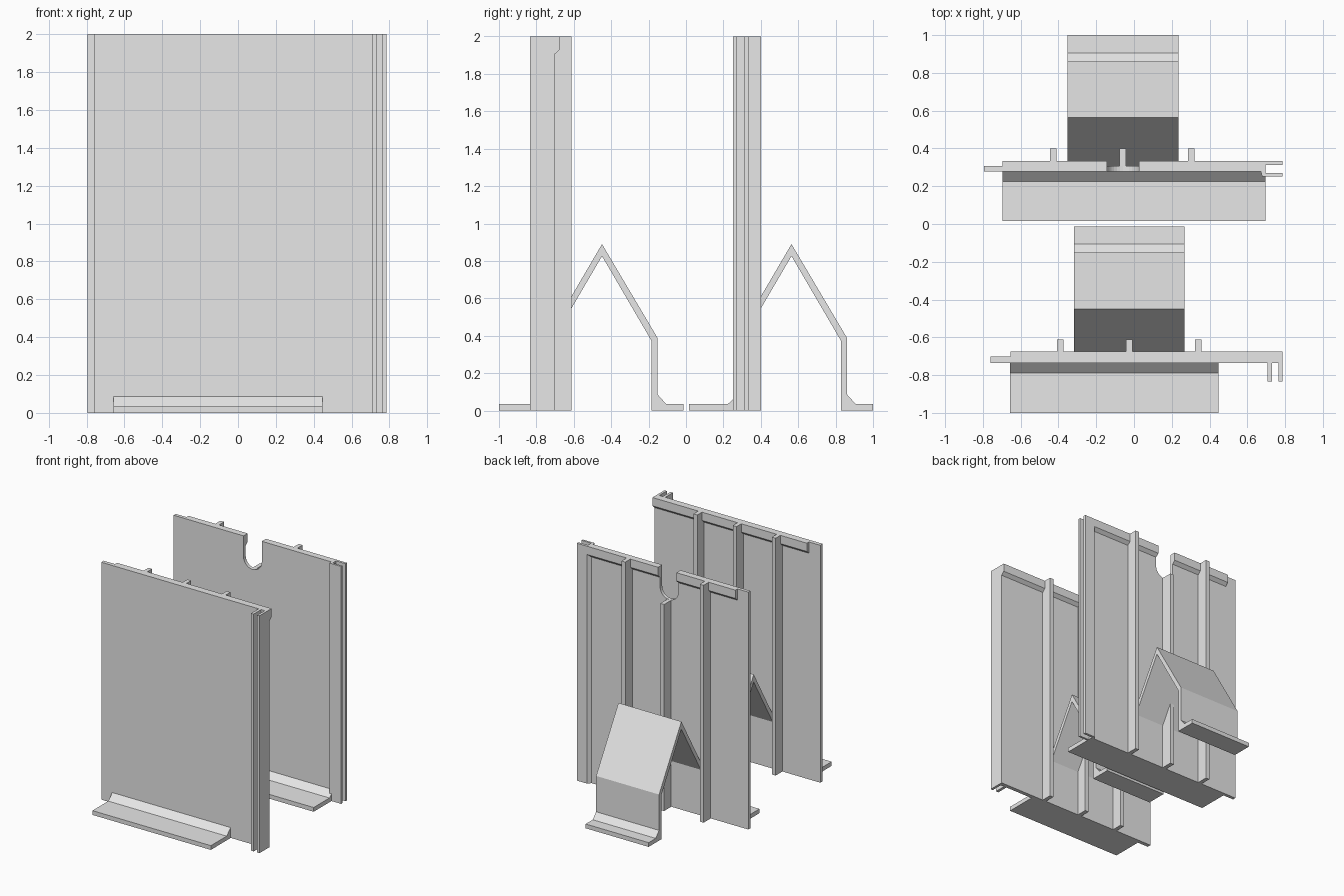
import bpy
import bmesh
import math
from mathutils import Vector

cube = bpy.data.objects.get("Cube")
if cube:
    bpy.data.objects.remove(cube, do_unlink=True)

grey = bpy.data.materials.new("plain_grey")
grey.use_nodes = True
tone = (0.8, 0.8, 0.8, 1)
grey.diffuse_color = tone
grey.node_tree.nodes["Principled BSDF"].inputs["Base Color"].default_value = tone


def prism(name, outline, axis, start, end):
    """Extrude an outline along z (outline in x, y), x (in y, z) or y (in x, z)."""
    place = {
        "z": lambda a, b: (a, b, start),
        "x": lambda a, b: (start, a, b),
        "y": lambda a, b: (a, start, b),
    }[axis]
    step = Vector([(end - start) * (axis == c) for c in "xyz"])
    bm = bmesh.new()
    face = bm.faces.new([bm.verts.new(place(a, b)) for a, b in outline])
    grown = bmesh.ops.extrude_face_region(bm, geom=[face])["geom"]
    bmesh.ops.translate(bm, vec=step, verts=[v for v in grown if isinstance(v, bmesh.types.BMVert)])
    bmesh.ops.recalc_face_normals(bm, faces=bm.faces)
    mesh = bpy.data.meshes.new(name)
    bm.to_mesh(mesh)
    bm.free()
    mesh.materials.append(grey)
    obj = bpy.data.objects.new(name, mesh)
    bpy.context.collection.objects.link(obj)
    return obj


def box(name, x0, x1, y0, y1, z0, z1):
    return prism(name, [(x0, y0), (x1, y0), (x1, y1), (x0, y1)], "z", z0, z1)


def top_lip(name, x0, x1, y0, y1):
    """Thickened top edge with a sloped underside."""
    return prism(name, [(y0, 1.905), (y1, 1.93), (y1, 2), (y0, 2)], "x", x0, x1)


def foot(name, x0, x1, y):
    """Flat foot in front of a panel whose face is at y, with a sloped fillet."""
    return prism(name, [(y, 0), (y, 0.087), (y - 0.055, 0.036),
                        (y - 0.265, 0.036), (y - 0.265, 0)], "x", x0, x1)


def bent_arm(name, x0, x1, shift):
    """Folded strip that rises from the panel back and drops to a small foot."""
    outline = [(-0.71, 0.444), (-0.449, 0.89), (-0.152, 0.388), (-0.152, 0.086),
               (-0.107, 0.036), (-0.013, 0.036), (-0.013, 0), (-0.185, 0),
               (-0.185, 0.374), (-0.449, 0.826), (-0.71, 0.38)]
    return prism(name, [(y + shift, z) for y, z in outline], "x", x0, x1)


def cut(obj, cutter):
    mod = obj.modifiers.new("notch", "BOOLEAN")
    mod.operation = "DIFFERENCE"
    mod.solver = "EXACT"
    mod.object = cutter
    bpy.context.view_layer.objects.active = obj
    bpy.ops.object.modifier_apply(modifier=mod.name)


# Front panel with its lip, edge prongs, ribs, foot and arm
box("front_panel", -0.76, 0.785, -0.735, -0.702, 0, 2)
top_lip("front_panel_lip", -0.655, 0.785, -0.702, -0.675)
for i, (a, b) in enumerate([(0.707, 0.731), (0.764, 0.785)]):
    box(f"front_panel_prong_{i + 1}", a, b, -0.835, -0.735, 0, 2)
for i, x in enumerate([-0.39, -0.025, 0.341]):
    box(f"front_panel_rib_{i + 1}", x - 0.0175, x + 0.0175, -0.702, -0.612, 0, 2)
foot("front_panel_foot", -0.657, 0.447, -0.735)
bent_arm("front_panel_arm", -0.317, 0.267, 0)

# Back panel, whose left edge forms a slotted socket
section = [(-0.795, 0.278), (0.672, 0.278), (0.678, 0.252), (0.785, 0.252),
           (0.785, 0.269), (0.695, 0.269), (0.695, 0.312), (0.785, 0.312),
           (0.785, 0.333), (0.69, 0.333), (0.665, 0.306), (-0.795, 0.306)]
back_panel = prism("back_panel", section, "z", 0, 2)
back_lip = top_lip("back_panel_lip", -0.695, 0.69, 0.306, 0.333)

# Round-bottomed notch in the back panel's top edge
mid, radius, centre = -0.058, 0.085, 1.825
arc = [(mid + radius * math.cos(t), centre + radius * math.sin(t))
       for t in (math.pi * (1 + k / 16) for k in range(17))]
notch = prism("notch_cutter", arc + [(mid + radius, 2.1), (mid - radius, 2.1)], "y", 0.2, 0.45)
notch.hide_render = True
for part in (back_panel, back_lip):
    cut(part, notch)
bpy.data.objects.remove(notch, do_unlink=True)

# Back panel ribs, the middle one stopping below the notch
for i, (x, top) in enumerate([(-0.427, 2), (-0.059, centre - radius), (0.303, 2)]):
    box(f"back_panel_rib_{i + 1}", x - 0.0175, x + 0.0175, 0.306, 0.401, 0, top)
foot("back_panel_foot", -0.695, 0.695, 0.28)
bent_arm("back_panel_arm", -0.352, 0.235, 1.013)
